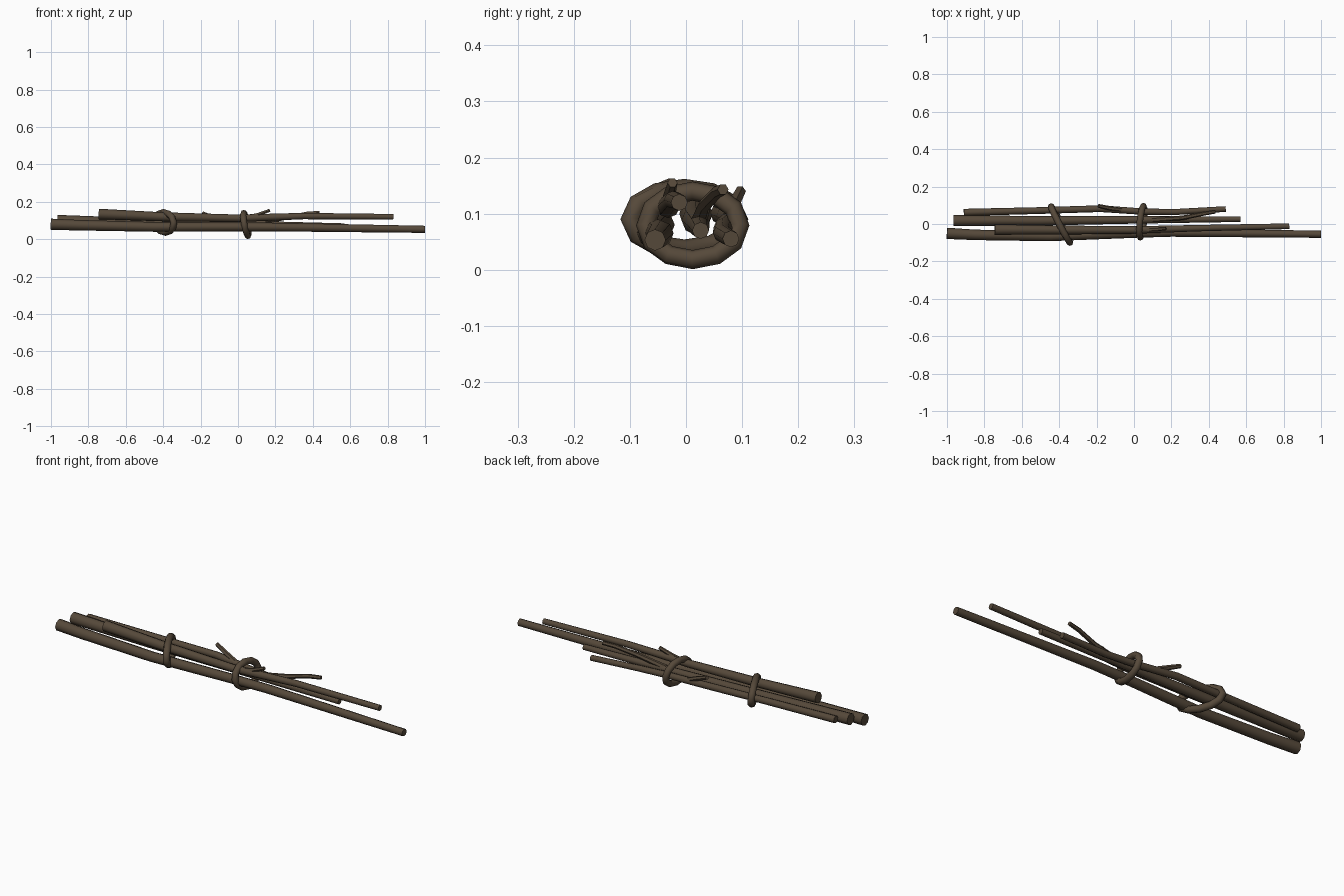
import bpy, bmesh, math
from mathutils import Vector

if "Cube" in bpy.data.objects:
    bpy.data.objects.remove(bpy.data.objects["Cube"])

bark = bpy.data.materials.new("dark bark")
bark.diffuse_color = (0.092, 0.066, 0.042, 1)
bark.use_nodes = True
bark.node_tree.nodes["Principled BSDF"].inputs["Base Color"].default_value = bark.diffuse_color


def tube(name, pts, radii, sides=8, closed=False):
    """Sweep a round section along a path of points."""
    pts = [Vector(p) for p in pts]
    n = len(pts)
    bm = bmesh.new()
    rings = []
    for i, p in enumerate(pts):
        if closed:
            t = pts[(i + 1) % n] - pts[i - 1]
        else:
            t = pts[min(i + 1, n - 1)] - pts[max(i - 1, 0)]
        t.normalize()
        # loops run around x, sticks run along x
        ref = Vector((1, 0, 0)) if closed else Vector((0, 0, 1))
        u = ref.cross(t).normalized()
        v = t.cross(u)
        rings.append([bm.verts.new(p + radii[i] * (u * math.cos(a) + v * math.sin(a)))
                      for a in (math.tau * k / sides for k in range(sides))])
    for i in range(n if closed else n - 1):
        a, b = rings[i], rings[(i + 1) % n]
        for k in range(sides):
            j = (k + 1) % sides
            bm.faces.new((a[k], a[j], b[j], b[k]))
    if not closed:
        bm.faces.new(rings[0])
        bm.faces.new(rings[-1])
    bmesh.ops.recalc_face_normals(bm, faces=bm.faces)
    me = bpy.data.meshes.new(name)
    bm.to_mesh(me)
    bm.free()
    me.materials.append(bark)
    ob = bpy.data.objects.new(name, me)
    bpy.context.collection.objects.link(ob)
    bpy.ops.object.select_all(action='DESELECT')
    ob.select_set(True)
    bpy.context.view_layer.objects.active = ob
    bpy.ops.object.shade_smooth_by_angle(angle=math.radians(50))
    return ob


# long sticks, tapering towards +x
tube("front_stick", [(-1, -.05, .08), (-.85, -.058, .075), (-.45, -.066, .066),
                     (0, -.05, .066), (.2, -.045, .065), (1, -.055, .053)],
     [.03, .028, .026, .024, .023, .019])
tube("middle_stick", [(-.965, .018, .1), (-.5, .017, .088), (0, .022, .08), (.57, .026, .07)],
     [.03, .025, .02, .015])
tube("top_stick", [(-.745, -.03, .135), (-.4, -.032, .12), (0, -.032, .112),
                   (.35, -.022, .124), (.83, -.012, .12)],
     [.028, .024, .02, .017, .015])
tube("back_stick", [(-.91, .062, .1), (-.5, .072, .095), (-.18, .082, .09),
                    (.05, .066, .075), (.22, .064, .065), (.49, .08, .055)],
     [.019, .018, .018, .017, .016, .015])

# side twigs
tube("middle_branch", [(.1, .022, .085), (.26, .033, .115), (.37, .055, .138), (.435, .066, .143)],
     [.015, .012, .011, .01], 6)
tube("back_twig", [(-.07, .076, .088), (-.13, .084, .115), (-.19, .097, .14)], [.013, .012, .01], 6)
tube("top_twig", [(.03, -.032, .112), (.11, -.03, .132), (.17, -.024, .155)], [.012, .011, .009], 6)


# vine ties: tilted oval loops
def tie(name, x, cy, cz, ry, rz, slope_y, slope_z, r):
    pts = []
    for k in range(12):
        a = math.tau * k / 12
        y, z = ry * math.cos(a), rz * math.sin(a)
        pts.append((x + slope_y * y + slope_z * z, cy + y, cz + z))
    tube(name, pts, [r] * 12, 8, True)


tie("left_tie", -.393, -.003, .09, .096, .054, -.52, -.1, .018)
tie("right_tie", .042, .012, .079, .084, .061, .1, -.18, .017)
